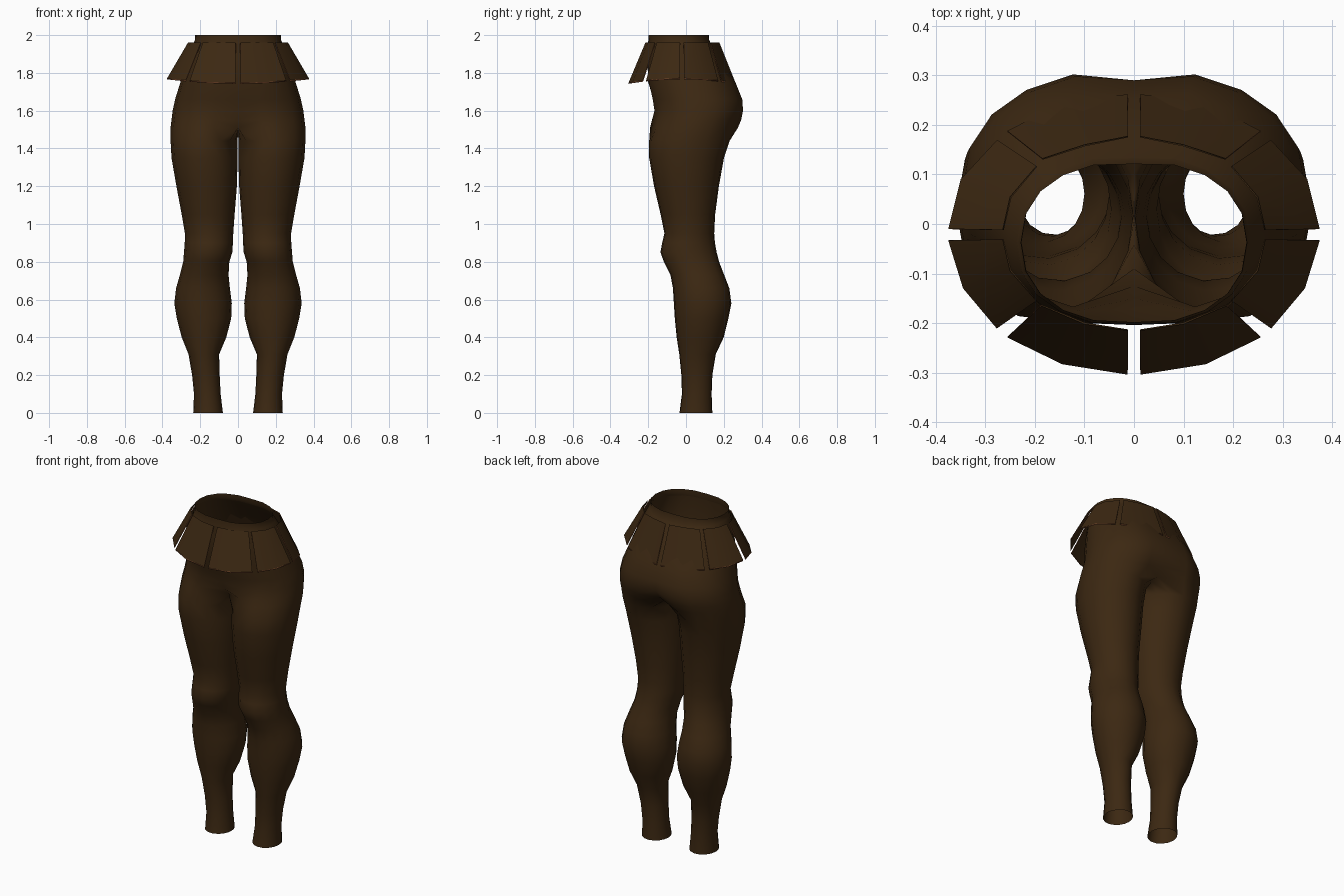
import bpy, bmesh, math

if "Cube" in bpy.data.objects:
    bpy.data.objects.remove(bpy.data.objects["Cube"])


def material(name, rgb):
    m = bpy.data.materials.new(name)
    m.diffuse_color = (*rgb, 1)
    m.use_nodes = True
    m.node_tree.nodes["Principled BSDF"].inputs["Base Color"].default_value = m.diffuse_color
    return m


LEATHER = material("dark brown leather", (0.045, 0.021, 0.006))
TRIM = material("rust trim", (0.19, 0.065, 0.025))


def spow(v, p):
    return math.copysign(abs(v) ** p, v)


def leg_ring(z, x0, x1, yf, yb):
    """Closed oval: 11 points round the outside, 5 on the inner side."""
    cx, a, cy, b = (x0 + x1) / 2, (x1 - x0) / 2, (yf + yb) / 2, (yb - yf) / 2
    angles = [-120 + 24 * k for k in range(11)] + [140 + 20 * k for k in range(5)]
    return [(cx + a * math.cos(math.radians(t)),
             cy + b * math.sin(math.radians(t)), z) for t in angles]


def hip_ring(z, x1, yf, yb, cf, cb, p=0.88):
    """Half outline from front centre cf, round the hip, to back centre cb."""
    cy, b = (yf + yb) / 2, (yb - yf) / 2 / 0.957
    ring = [(0, cf, z)]
    for k in range(1, 10):
        t = math.radians(-90 + 18 * k)
        ring.append((x1 * spow(math.cos(t), p), cy + b * spow(math.sin(t), p), z))
    return ring + [(0, cb, z)]


def finish(name, bm, mats, angle=40):
    me = bpy.data.meshes.new(name)
    bm.to_mesh(me)
    bm.free()
    ob = bpy.data.objects.new(name, me)
    bpy.context.collection.objects.link(ob)
    for m in mats:
        me.materials.append(m)
    bpy.ops.object.select_all(action='DESELECT')
    ob.select_set(True)
    bpy.context.view_layer.objects.active = ob
    bpy.ops.object.shade_smooth_by_angle(angle=math.radians(angle))
    mod = ob.modifiers.new("mirror", 'MIRROR')
    mod.use_clip = True
    mod.merge_threshold = 0.0005
    return ob


def loft(bm, rings, closed_until=0):
    """Skin rings; the first closed_until bands wrap all the way round."""
    vs = [[bm.verts.new(c) for c in r] for r in rings]
    for j in range(len(vs) - 1):
        lo, hi = vs[j], vs[j + 1]
        n = len(lo)
        for i in range(n if j < closed_until else 10):
            k = (i + 1) % n
            bm.faces.new((lo[i], lo[k], hi[k], hi[i]))


# Legs: height, inner x, outer x, front y, back y
LEG = [
    (0.00, .080, .237, -.035, .140), (0.10, .092, .233, -.022, .136),
    (0.20, .097, .243, -.025, .140), (0.31, .100, .262, -.036, .158),
    (0.40, .062, .298, -.050, .200), (0.50, .036, .324, -.060, .225),
    (0.58, .033, .337, -.065, .241), (0.66, .043, .328, -.070, .230),
    (0.73, .050, .308, -.083, .203), (0.80, .046, .290, -.118, .176),
    (0.85, .030, .286, -.136, .163), (0.90, .027, .282, -.127, .154),
    (0.95, .025, .281, -.115, .150), (1.05, .018, .298, -.135, .155),
    (1.20, .006, .326, -.170, .175), (1.35, .002, .352, -.196, .202),
    (1.44, .002, .357, -.196, .232),
]
# Hips: height, outer x, front y, back y, front centre y, back centre y
HIPS = [
    (1.51, .357, -.190, .275, -.090, .200), (1.55, .352, -.180, .292, -.125, .255),
    (1.60, .346, -.167, .302, -.150, .288), (1.66, .333, -.176, .298, -.172, .290),
    (1.75, .305, -.196, .262, -.200, .255), (1.85, .277, -.200, .200, -.204, .198),
    (1.92, .253, -.199, .152, -.203, .153), (1.96, .236, -.197, .128, -.200, .130),
]
legs = [leg_ring(*r) for r in LEG]
hips = [hip_ring(*r) for r in HIPS]
# Crotch line closes the inner side of the top leg ring on the centre plane
f, b = HIPS[0][4], HIPS[0][5]
hips[0] += [(0, b + (f - b) * k / 6, 1.51 - 0.015 * math.sin(math.pi * k / 6))
            for k in range(1, 6)]
bm = bmesh.new()
loft(bm, legs + hips, closed_until=len(legs))
finish("trousers", bm, [LEATHER], 50)

# Waistband
bm = bmesh.new()
loft(bm, [hip_ring(1.955, .238, -.199, .131, -.202, .133),
          hip_ring(1.975, .227, -.195, .121, -.199, .123),
          hip_ring(2.0, .229, -.194, .119, -.198, .121)])
finish("waistband", bm, [LEATHER])

# Flared skirt panels: (hem corners, top corners) for one side, front to back
PANELS = [
    [((.013, -.304), (.145, -.283), (.256, -.229)), ((.012, -.215), (.10, -.202), (.187, -.165))],
    [((.277, -.211), (.345, -.130), (.375, -.033)), ((.197, -.155), (.25, -.095), (.265, -.031))],
    [((.375, -.010), (.350, .090), (.276, .170)), ((.265, -.012), (.25, .055), (.197, .117))],
    [((.256, .188), (.145, .244), (.013, .262)), ((.185, .132), (.10, .160), (.012, .177))],
]
for name, (hem, top) in zip(("front", "front_side", "back_side", "back"), PANELS):
    bm = bmesh.new()
    lo = [bm.verts.new((x, y, 1.748 + 0.024 * (x / .375) ** 2)) for x, y in hem]
    hi = [bm.verts.new((x, y, 1.96)) for x, y in top]
    faces = [bm.faces.new((lo[i], lo[i + 1], hi[i + 1], hi[i])) for i in range(2)]
    # Narrow coloured border on the sides and hem
    border = bmesh.ops.inset_region(bm, faces=faces, thickness=0.005,
                                    use_boundary=True, use_even_offset=True)["faces"]
    for fc in border:
        fc.material_index = 0 if fc.calc_center_median().z > 1.94 else 1
    ob = finish(name + "_skirt_panel", bm, [LEATHER, TRIM])
    thick = ob.modifiers.new("thickness", 'SOLIDIFY')
    thick.thickness = 0.006
    thick.offset = -1
